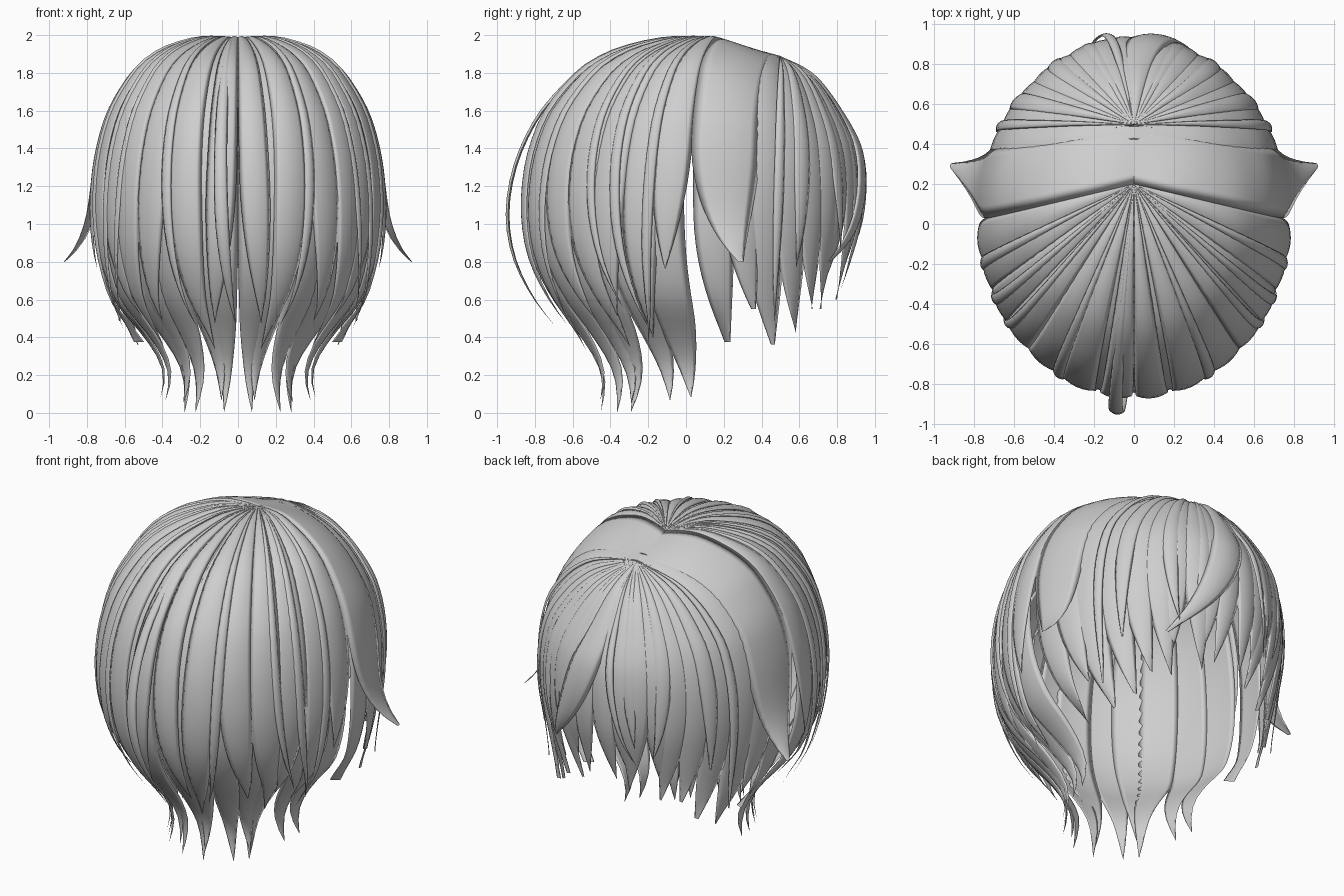
import bpy, bmesh, math, random
from mathutils import Vector

if "Cube" in bpy.data.objects:
    bpy.data.objects.remove(bpy.data.objects["Cube"])

random.seed(4)
mat = bpy.data.materials.new("light_grey")
mat.diffuse_color = (0.62, 0.62, 0.62, 1)
mat.use_nodes = True
mat.node_tree.nodes["Principled BSDF"].inputs["Base Color"].default_value = mat.diffuse_color

# Head profiles: fraction of the way from the crown to the rim, and height
BACK = [(0, 1.97), (.1, 1.985), (.25, 1.985), (.42, 1.945), (.58, 1.885), (.72, 1.79), (.87, 1.6),
        (.95, 1.4), (.985, 1.2), (.985, 1), (.945, .8), (.85, .6), (.71, .4), (.6, .2), (.56, -.04)]
SIDE = [(0, 1.89), (.12, 1.885), (.27, 1.865), (.43, 1.835), (.58, 1.78), (.72, 1.7), (.88, 1.55),
        (.95, 1.38), (.985, 1.2), (.985, 1), (.96, .8), (.9, .6), (.81, .4), (.74, .2), (.7, -.04)]
FRONT = [(0, 1.89), (.12, 1.86), (.25, 1.82), (.38, 1.77), (.5, 1.715), (.65, 1.625), (.83, 1.49),
         (.94, 1.37), (.985, 1.2), (.96, 1), (.85, .8), (.72, .6), (.62, .4), (.55, .2), (.5, -.04)]


def mix(a, b, k):
    return [(p[0] + (q[0] - p[0]) * k, p[1] + (q[1] - p[1]) * k) for p, q in zip(a, b)]


def smooth(x):
    x = min(1, max(0, x))
    return x * x * (3 - 2 * x)


def resample(prof, zend, n):
    """Smooth the profile, cut it at zend and return n+1 even points."""
    p = [Vector(q) for q in prof]
    p = [2 * p[0] - p[1]] + p + [2 * p[-1] - p[-2]]
    pts = []
    for i in range(1, len(p) - 2):
        a, b, c, d = p[i - 1:i + 3]
        for j in range(16):
            t = j / 16
            pts.append(.5 * (2 * b + (c - a) * t + (2 * a - 5 * b + 4 * c - d) * t * t
                             + (3 * b - a - 3 * c + d) * t ** 3))
    pts = [q for q in pts if q.y > zend]
    acc = [0]
    for a, b in zip(pts, pts[1:]):
        acc.append(acc[-1] + (b - a).length)
    out, i = [], 0
    for k in range(n + 1):
        s = acc[-1] * k / n
        while i < len(acc) - 2 and acc[i + 1] < s:
            i += 1
        out.append(pts[i].lerp(pts[i + 1], (s - acc[i]) / (acc[i + 1] - acc[i])))
    return out


def lock(bm, ang, half, zend, m=(0, 0), off=0.0, bulge=.016, sweep=0, out=0, taper=.6, n=28, lift=0, curl=2):
    """One lens-section lock; m blends from the back crown (0) to the front crown (1)."""
    cols = 7
    outer, inner = [], []
    for c in range(cols):
        s = -1 + 2 * c / (cols - 1)
        mm = m[0] + (m[1] - m[0]) * (s + 1) / 2
        k = max(0, math.sin(math.radians(ang + s * half))) ** 2
        prof = resample(mix(BACK, mix(SIDE, FRONT, k), mm), zend, n)
        ox, oy = 0, .2 + .3 * mm
        co, ci = [], []
        for i, (f, z) in enumerate(prof):
            t = i / n
            u = max(0, (t - taper) / (1 - taper))
            w = max(.012, 1 - u ** 2)
            a = math.radians(ang + s * half * w + sweep * t ** 5)
            x = ox + (.78 * math.cos(a) - ox) * f
            y = oy + (.03 + .9 * math.sin(a) - oy) * f
            x *= 1 - .22 * smooth((.65 - z) / .5) * (1 - mm)
            p = Vector((x, y, z))
            nrm = Vector((x, y - .05, max(0, z - .95))).normalized()
            flat = Vector((x, y - .05, 0)).normalized()
            g = smooth(t * 4)
            base = p + nrm * (off * g + lift * smooth((t - .35) * 2.5)) + flat * out * u ** curl
            h = bulge * g * w * (1 - s * s)
            co.append(bm.verts.new(base + nrm * h))
            ci.append(co[-1] if c in (0, cols - 1) else bm.verts.new(base - nrm * h * .1))
        outer.append(co)
        inner.append(ci)
    for c in range(cols - 1):
        for i in range(n):
            bm.faces.new((outer[c][i], outer[c][i + 1], outer[c + 1][i + 1], outer[c + 1][i]))
            bm.faces.new((inner[c][i], inner[c + 1][i], inner[c + 1][i + 1], inner[c][i + 1]))


def finish(name, bm, mirror=True):
    bmesh.ops.recalc_face_normals(bm, faces=bm.faces)
    me = bpy.data.meshes.new(name)
    bm.to_mesh(me)
    bm.free()
    me.materials.append(mat)
    for p in me.polygons:
        p.use_smooth = True
    ob = bpy.data.objects.new(name, me)
    bpy.context.collection.objects.link(ob)
    if mirror:
        md = ob.modifiers.new("mirror", 'MIRROR')
        md.use_mirror_merge = False


# Long nape locks (half, mirrored): angle, half width, tip height, sweep
bm = bmesh.new()
for a, w, z, sw in [(-83, 7.5, .0, 4), (-73, 8, .06, -4), (-61, 8, .0, 6), (-49, 8, .05, 6),
                    (-37, 8, .0, -7), (-25, 8, .06, 6), (-12, 9, .08, 4)]:
    lock(bm, a, w, z, off=-.012 + random.uniform(-.006, .006), sweep=sw, out=.07, taper=.79, n=34, curl=3)
finish("nape_locks", bm)

# Shorter overlapping locks on the back
bm = bmesh.new()
for a, w, z, sw in [(-84, 6, .47, 6), (-68, 7, .33, -7), (-54, 7, .48, 6), (-41, 7, .35, 5),
                    (-29, 7, .5, -6), (-17, 7, .4, -5), (-7, 7, .75, -3)]:
    lock(bm, a, w, z, off=random.uniform(.0, .006), sweep=sw, out=.03, taper=.62)
finish("back_locks", bm)

# Thin flyaway strands
bm = bmesh.new()
for a, w, z, sw, out in [(-38, 1.8, .55, 10, .07), (-28, 2, .45, 8, .1), (-14, 2, .37, -8, .1),
                         (-60, 2.2, .46, -8, .04), (31, 2, .48, -6, .06)]:
    m = (1, 1) if a > 0 else (0, 0)
    lock(bm, a, w, z, m=m, off=.014, bulge=.012, sweep=sw, out=out, taper=.6, curl=3)
finish("thin_strands", bm)

# Wide band over the crown ending in an outward flick
bm = bmesh.new()
lock(bm, 11, 12, .79, m=(0, 1), off=.006, bulge=.012, out=.2, taper=.64, sweep=2, curl=4)
finish("side_flicks", bm)

# Long side locks in front of the ears
bm = bmesh.new()
for a, w, z, sw, m0, m1 in [(7, 7, .37, 3, .1, .5), (16, 7, .55, 4, .4, .9), (25, 8, .36, 2, .75, 1),
                            (36, 7, .42, 2, 1, 1), (45, 6.5, .54, 2, 1, 1)]:
    lock(bm, a, w, z, m=(m0, m1), off=-.008 + random.uniform(-.006, .004), sweep=sw, out=.03, taper=.68)
finish("side_locks", bm)

# Fringe on both sides of the parting
bm = bmesh.new()
for a, w, z, sw in [(54, 6.5, .55, 3), (62, 6.5, .66, -5), (70, 6.5, .6, 4), (78, 6.5, .72, -4), (86, 6, .66, -5)]:
    lock(bm, a, w, z, m=(1, 1), off=random.uniform(-.006, .006), sweep=sw, taper=.65)
for a, w, z, sw in [(41, 4, .75, -4), (58, 4, .85, 4), (74, 4, .9, -4)]:
    lock(bm, a, w, z, m=(1, 1), off=.006, bulge=.014, sweep=sw, out=.02, taper=.55)
finish("fringe", bm)

# Swept lock crossing the fringe, and single loose strands
bm = bmesh.new()
lock(bm, 88, 8, .75, m=(1, 1), off=.008, bulge=.02, sweep=-36, taper=.6, lift=.015)
lock(bm, 97, 2, .8, m=(1, 1), off=.01, bulge=.012, sweep=14, taper=.5, lift=.03)
finish("swept_fringe", bm, False)
bm = bmesh.new()
lock(bm, -97, 2.5, .46, off=.01, bulge=.015, sweep=6, taper=.7, lift=.08)
finish("loose_back_strand", bm, False)
